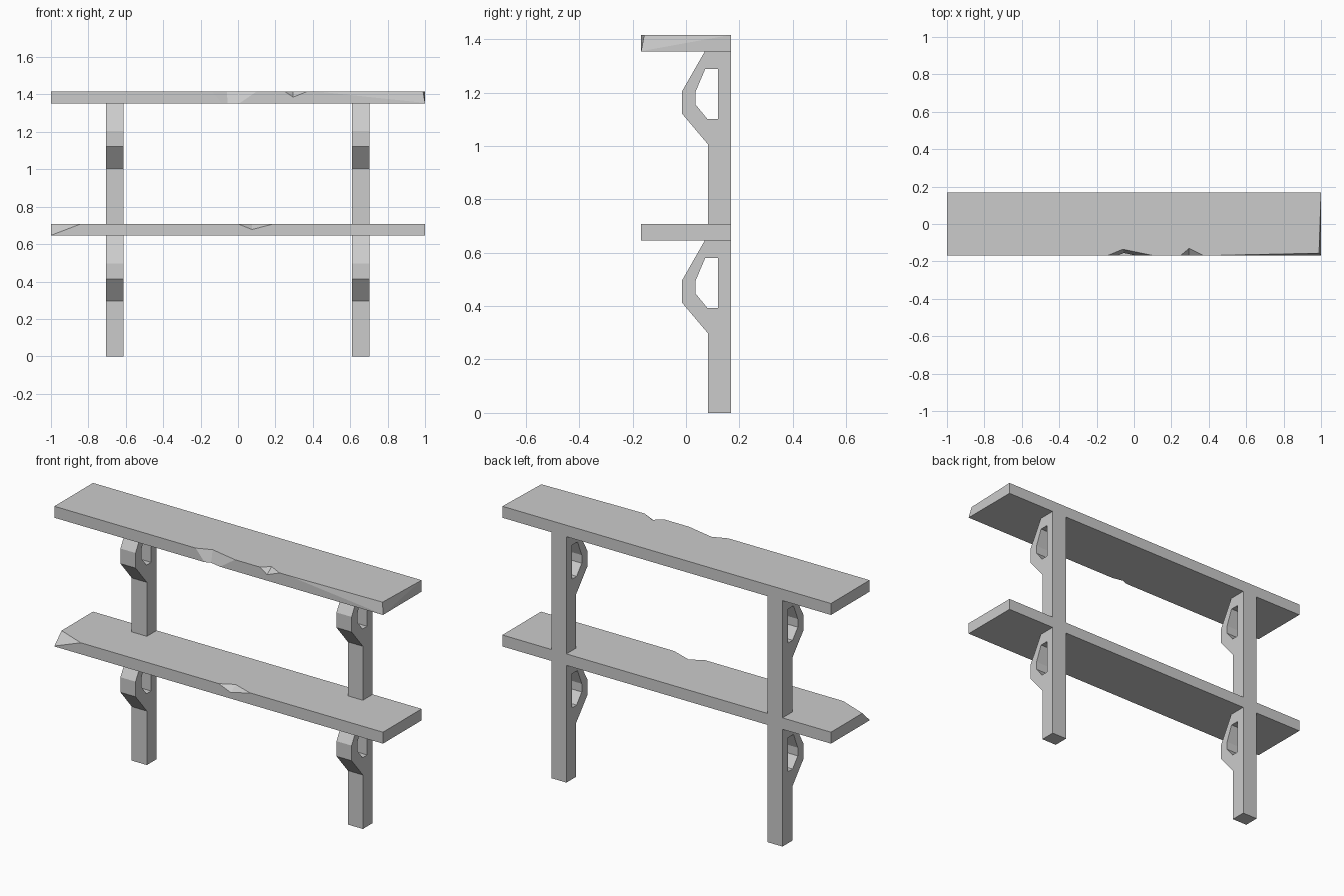
import bpy, bmesh
from mathutils import Vector, Matrix

cube = bpy.data.objects.get("Cube")
if cube:
    bpy.data.objects.remove(cube)

# Single plain colour
GREY = (0.6, 0.6, 0.6, 1)
mat = bpy.data.materials.new("light_grey")
mat.use_nodes = True
mat.diffuse_color = GREY
mat.node_tree.nodes["Principled BSDF"].inputs["Base Color"].default_value = GREY

FRONT, BACK, THICK = -0.168, 0.168, 0.063
LOWER, UPPER = 0.645, 1.353       # undersides of the two shelves


def add(name, mesh):
    obj = bpy.data.objects.new(name, mesh)
    bpy.context.scene.collection.objects.link(obj)
    return obj


def evaluated_mesh(obj):
    dg = bpy.context.evaluated_depsgraph_get()
    dg.update()
    return bpy.data.meshes.new_from_object(obj.evaluated_get(dg))


def finish(name, mesh):
    bm = bmesh.new()
    bm.from_mesh(mesh)
    bmesh.ops.remove_doubles(bm, verts=bm.verts, dist=0.0001)
    bmesh.ops.recalc_face_normals(bm, faces=bm.faces)
    for f in bm.faces:
        f.smooth = False
        f.material_index = 0
    bm.to_mesh(mesh)
    bm.free()
    mesh.materials.clear()
    mesh.materials.append(mat)
    mesh.name = name
    return add(name, mesh)


def hull_mesh(points):
    bm = bmesh.new()
    for p in points:
        bm.verts.new(p)
    bmesh.ops.convex_hull(bm, input=bm.verts)
    bmesh.ops.recalc_face_normals(bm, faces=bm.faces)
    mesh = bpy.data.meshes.new("hull")
    bm.to_mesh(mesh)
    bm.free()
    return mesh


def cutter(keep, rest):
    """Convex cutter grown about the centre of its inner points, so it overshoots the board."""
    keep, rest = [Vector(p) for p in keep], [Vector(p) for p in rest]
    centre = sum(keep, Vector()) / len(keep)
    return hull_mesh([centre + (p - centre) * 1.6 for p in keep + rest])


def notch(x0, x1, x2, depth, drop, top):
    """Small two-sided chip in the upper front edge."""
    return cutter([(x1, FRONT, top - drop), (x1, FRONT + depth, top)],
                  [(x0, FRONT, top), (x2, FRONT, top)])


def shelf(name, z, chips):
    bm = bmesh.new()
    bmesh.ops.create_cube(bm, size=1, matrix=Matrix.Translation((0, 0, z + THICK / 2))
                          @ Matrix.Diagonal((2, BACK - FRONT, THICK, 1)))
    mesh = bpy.data.meshes.new(name)
    bm.to_mesh(mesh)
    bm.free()
    board = add("raw_board", mesh)
    tools = []
    for chip in chips:
        tool = add("chip_cutter", chip)
        tool.hide_render = True
        tools.append(tool)
        mod = board.modifiers.new("chip", 'BOOLEAN')
        mod.operation = 'DIFFERENCE'
        mod.solver = 'EXACT'
        mod.object = tool
    result = evaluated_mesh(board)
    for obj in tools + [board]:
        bpy.data.objects.remove(obj)
    return finish(name, result)


# Upper shelf: full-height dent, small notch, and a worn left front corner
top = UPPER + THICK
base = UPPER + 0.002
corner = (1, FRONT, top)
dent = cutter([(-0.06, -0.135, top), (-0.055, -0.155, UPPER)],
              [(-0.14, FRONT, top), (0.1, FRONT, top),
               (-0.085, FRONT, UPPER), (0.0, FRONT, UPPER)])
worn_front = cutter([(0.42, FRONT, top), (1, FRONT, base), (1, -0.156, top)], [corner])
worn_end = cutter([(1, BACK, top), (1, FRONT, base), (0.989, FRONT, top)], [corner])
shelf("upper_shelf", UPPER,
      [dent, notch(0.25, 0.295, 0.37, 0.038, 0.03, top), worn_front, worn_end])

# Lower shelf: broken right front corner and a notch
top = LOWER + THICK
broken = cutter([(-1, FRONT, LOWER + 0.002), (-0.84, FRONT, top), (-1, -0.105, top)],
                [(-1, FRONT, top)])
shelf("lower_shelf", LOWER, [broken, notch(0, 0.075, 0.19, 0.04, 0.03, top)])

# Leg outline as (y, height below the shelf), with a pierced bracket
BRACKET = [(0.083, -0.348), (-0.015, -0.232), (-0.015, -0.149), (0.07, 0)]
HOLE = [(0.072, -0.065), (0.12, -0.065), (0.12, -0.252),
        (0.08, -0.252), (0.035, -0.197), (0.035, -0.152)]


def leg(name, x, z0, z1):
    outline = [(BACK, z1), (BACK, z0), (0.083, z0)] + [(y, z1 + h) for y, h in BRACKET]
    curve = bpy.data.curves.new(name, 'CURVE')
    curve.dimensions = '2D'
    curve.fill_mode = 'BOTH'
    curve.extrude = 0.046
    for loop in (outline, [(y, z1 + h) for y, h in HOLE]):
        spline = curve.splines.new('POLY')
        spline.points.add(len(loop) - 1)
        spline.use_cyclic_u = True
        for point, (y, z) in zip(spline.points, loop):
            point.co = (y, z, 0, 1)
    raw = add("raw_leg", curve)
    mesh = evaluated_mesh(raw)
    bpy.data.objects.remove(raw)
    # Stand the profile up: its plane becomes y-z, its thickness runs along x
    mesh.transform(Matrix(((0, 0, 1, x), (1, 0, 0, 0), (0, 1, 0, 0), (0, 0, 0, 1))))
    return finish(name, mesh)


for side, x in (("left", 0.656), ("right", -0.659)):
    leg(side + "_lower_leg", x, 0, LOWER)
    leg(side + "_upper_leg", x, LOWER + THICK, UPPER)
